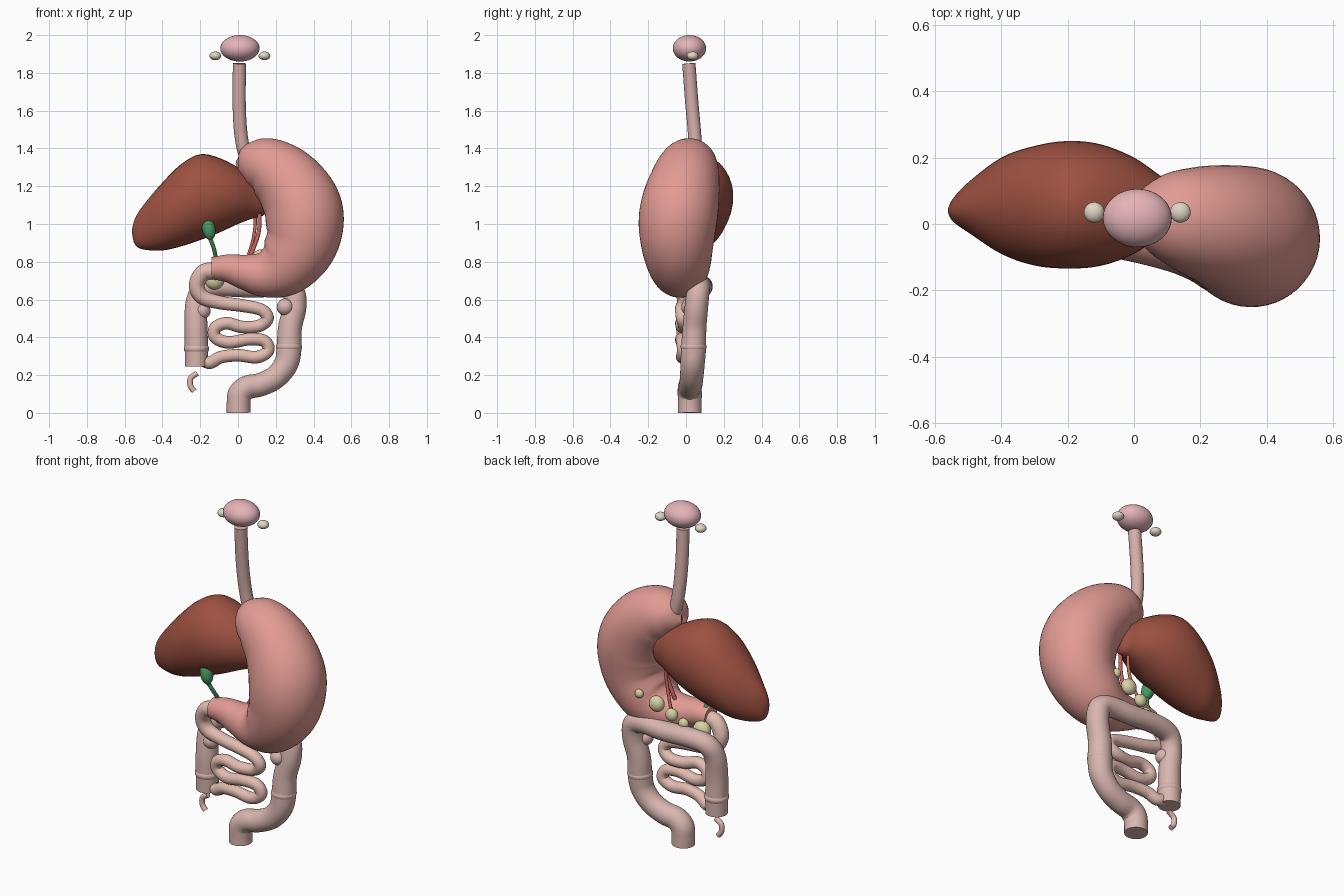
import bpy, bmesh, math
from mathutils import Vector, Matrix


def material(name, rgb):
    m = bpy.data.materials.new(name)
    m.diffuse_color = [(c / 255) ** 2.2 for c in rgb] + [1]
    return m


PINK = material("pink", (228, 178, 184))
ROSE = material("rose", (212, 172, 168))
STOMACH = material("stomach_pink", (226, 154, 147))
BOWEL = material("bowel", (226, 186, 174))
COLON = material("colon", (216, 180, 174))
BROWN = material("liver_brown", (156, 82, 67))
GREEN = material("green", (74, 150, 98))
CREAM = material("cream", (222, 214, 196))
YELLOW = material("yellow", (216, 210, 164))
RED = material("red", (196, 100, 94))


def spline(rows, steps):
    """Smooth curve through rows of any number of values."""
    rows = [Vector(r) for r in rows]
    out = []
    for i in range(len(rows) - 1):
        b, c = rows[i], rows[i + 1]
        a = rows[max(i - 1, 0)]
        d = rows[min(i + 2, len(rows) - 1)]
        for k in range(steps):
            t = k / steps
            out.append(0.5 * (2 * b + (c - a) * t + (2 * a - 5 * b + 4 * c - d) * t * t
                              + (3 * b - a - 3 * c + d) * t ** 3))
    out.append(rows[-1])
    return out


def skin(name, rings, mat):
    """Join rings of points into a capped smooth surface."""
    bm = bmesh.new()
    vr = [[bm.verts.new(p) for p in ring] for ring in rings]
    n = len(vr[0])
    for r, s in zip(vr, vr[1:]):
        for j in range(n):
            bm.faces.new((r[j], r[(j + 1) % n], s[(j + 1) % n], s[j]))
    bm.faces.new(vr[0])
    bm.faces.new(vr[-1])
    bmesh.ops.recalc_face_normals(bm, faces=bm.faces)
    return finish(name, bm, mat)


def finish(name, bm, mat):
    me = bpy.data.meshes.new(name)
    bm.to_mesh(me)
    bm.free()
    ob = bpy.data.objects.new(name, me)
    bpy.context.collection.objects.link(ob)
    me.materials.append(mat)
    bpy.ops.object.select_all(action='DESELECT')
    ob.select_set(True)
    bpy.context.view_layer.objects.active = ob
    bpy.ops.object.shade_smooth_by_angle(angle=math.radians(50))
    return ob


def tube(name, pts, mat, radius=None, steps=6, n=24):
    """Tube along points (x, y, z) or (x, y, z, r)."""
    path = spline([p if radius is None else (*p, radius) for p in pts], steps)
    pos = [Vector(p[:3]) for p in path]
    side, rings = None, []
    for i, p in enumerate(pos):
        t = (pos[min(i + 1, len(pos) - 1)] - pos[max(i - 1, 0)]).normalized()
        if side is None:
            side = t.orthogonal()
        side = (side - t * side.dot(t)).normalized()
        up, r = t.cross(side), path[i][3]
        rings.append([p + r * (math.cos(a) * side + math.sin(a) * up)
                      for a in (2 * math.pi * k / n for k in range(n))])
    return skin(name, rings, mat)


def blob(name, loc, size, mat, tilt=0):
    bm = bmesh.new()
    bmesh.ops.create_uvsphere(bm, u_segments=32, v_segments=20, radius=1)
    bm.transform(Matrix.Translation(loc) @ Matrix.Rotation(tilt, 4, 'Y') @ Matrix.Diagonal((*size, 1)))
    return finish(name, bm, mat)


# Mouth, salivary glands, esophagus
blob("mouth", (0.01, 0.018, 1.93), (0.104, 0.088, 0.07), PINK)
for side, x in (("right", -0.12), ("left", 0.14)):
    blob("salivary_gland_" + side, (x, 0.035, 1.89), (0.031, 0.031, 0.023), CREAM)
tube("esophagus", [(0.008, 0.015, 1.85), (0.006, 0.03, 1.65), (0.015, 0.045, 1.48), (0.04, 0.05, 1.36),
                   (0.09, 0.04, 1.28)], ROSE, 0.035)

# Stomach
tube("stomach", [
    (0.0, 0.04, 1.32, 0.01), (0.01, 0.04, 1.32, 0.06), (0.07, 0.03, 1.32, 0.12), (0.16, 0.015, 1.3, 0.158),
    (0.26, -0.005, 1.225, 0.185), (0.335, -0.03, 1.11, 0.205), (0.353, -0.045, 1.0, 0.206),
    (0.325, -0.045, 0.88, 0.19), (0.24, -0.035, 0.775, 0.163), (0.14, -0.03, 0.735, 0.125),
    (0.04, -0.03, 0.745, 0.095), (-0.05, -0.03, 0.765, 0.075), (-0.14, -0.03, 0.765, 0.058)], STOMACH, n=48)

# Liver: elliptical sections (x, z centre, z radius, y centre, y radius)
sections = [(-0.56, 0.96, 0.015, 0.04, 0.008), (-0.545, 0.96, 0.07, 0.042, 0.035), (-0.5, 0.983, 0.118, 0.05, 0.075),
            (-0.4, 1.04, 0.18, 0.055, 0.145), (-0.3, 1.1, 0.218, 0.055, 0.18), (-0.2, 1.142, 0.227, 0.058, 0.192),
            (-0.1, 1.152, 0.198, 0.057, 0.183), (0.0, 1.15, 0.15, 0.055, 0.145), (0.08, 1.14, 0.11, 0.055, 0.09),
            (0.14, 1.13, 0.08, 0.055, 0.05), (0.16, 1.13, 0.01, 0.055, 0.01)]
skin("liver", [[(x, yc + ry * math.cos(a), zc + rz * math.sin(a))
                for a in (2 * math.pi * k / 40 for k in range(40))]
               for x, zc, rz, yc, ry in spline(sections, 5)], BROWN)

# Gallbladder and its duct
blob("gallbladder", (-0.155, -0.07, 0.975), (0.035, 0.035, 0.06), GREEN, -0.2)
tube("bile_duct", [(-0.15, -0.07, 0.93), (-0.125, -0.04, 0.86), (-0.115, 0.01, 0.78), (-0.12, 0.03, 0.71)],
     GREEN, 0.011, n=12)

# Vessels between liver and stomach
tube("artery", [(0.09, 0.05, 1.25), (0.112, 0.03, 1.1), (0.11, 0.02, 0.96), (0.07, 0.01, 0.84), (0.05, 0, 0.78)],
     RED, 0.011, n=12)
tube("vein", [(0.05, 0.06, 1.2), (0.09, 0.06, 1.05), (0.08, 0.06, 0.92), (0.04, 0.08, 0.79)], RED, 0.009, n=12)

# Pancreas lobes
for i, (x, y, z, r) in enumerate([(-0.125, 0.03, 0.705, 0.052), (-0.03, 0.065, 0.73, 0.03), (0.03, 0.09, 0.775, 0.036),
                                  (0.12, 0.1, 0.82, 0.045), (0.22, 0.12, 0.86, 0.025)]):
    blob("pancreas_lobe_%d" % (i + 1), (x, y, z), (r, r * 0.8, r), YELLOW)

# Duodenum and coiled small intestine
tube("small_intestine", [
    (-0.11, -0.03, 0.75, 0.045), (-0.18, -0.025, 0.745, 0.044), (-0.218, -0.015, 0.68, 0.042),
    (-0.19, -0.01, 0.615, 0.04), (-0.1, -0.01, 0.585, 0.036), (0.03, -0.02, 0.567, 0.034),
    (0.125, -0.025, 0.545, 0.033), (0.157, -0.02, 0.5, 0.033), (0.11, -0.01, 0.46, 0.033),
    (0.02, -0.02, 0.455, 0.033), (-0.06, -0.025, 0.475, 0.033), (-0.12, -0.02, 0.45, 0.033),
    (-0.12, -0.015, 0.4, 0.033), (-0.05, -0.02, 0.373, 0.033), (0.06, -0.025, 0.39, 0.033),
    (0.14, -0.02, 0.38, 0.033), (0.16, -0.015, 0.33, 0.033), (0.1, -0.02, 0.295, 0.033),
    (0.0, -0.015, 0.305, 0.033), (-0.09, 0.0, 0.295, 0.033), (-0.15, 0.015, 0.265, 0.033),
    (-0.2, 0.03, 0.285, 0.03)], BOWEL)

# Large intestine: ascending, transverse, descending, sigmoid, rectum
tube("large_intestine", [
    (-0.22, 0.03, 0.245, 0.06), (-0.22, 0.03, 0.34, 0.062), (-0.222, 0.03, 0.46, 0.06), (-0.22, 0.045, 0.58, 0.058),
    (-0.185, 0.07, 0.65, 0.056), (-0.09, 0.085, 0.67, 0.055), (0.08, 0.085, 0.665, 0.055),
    (0.22, 0.075, 0.67, 0.056), (0.29, 0.065, 0.645, 0.06), (0.3, 0.055, 0.56, 0.062),
    (0.275, 0.045, 0.45, 0.063), (0.27, 0.04, 0.34, 0.066), (0.255, 0.035, 0.26, 0.064), (0.2, 0.03, 0.19, 0.062),
    (0.12, 0.025, 0.15, 0.062), (0.05, 0.02, 0.135, 0.063), (0.01, 0.02, 0.1, 0.064),
    (0.003, 0.02, 0.05, 0.063), (0.003, 0.02, 0, 0.063)], COLON, n=32)
for i, (x, y, z, r) in enumerate([(-0.22, 0.03, 0.34, 0.061), (0.27, 0.04, 0.35, 0.063)]):
    blob("colon_bulge_%d" % (i + 1), (x, y, z), (r + 0.006, r + 0.006, 0.04), COLON)
for i, (x, z) in enumerate([(-0.19, 0.54), (0.25, 0.56)]):
    blob("colon_pouch_%d" % (i + 1), (x, 0.02, z), (0.045, 0.045, 0.045), COLON)

# Appendix
tube("appendix", [(-0.215, 0.03, 0.21), (-0.25, 0.03, 0.185), (-0.252, 0.03, 0.145), (-0.232, 0.03, 0.115)],
     BOWEL, 0.015, n=14)
